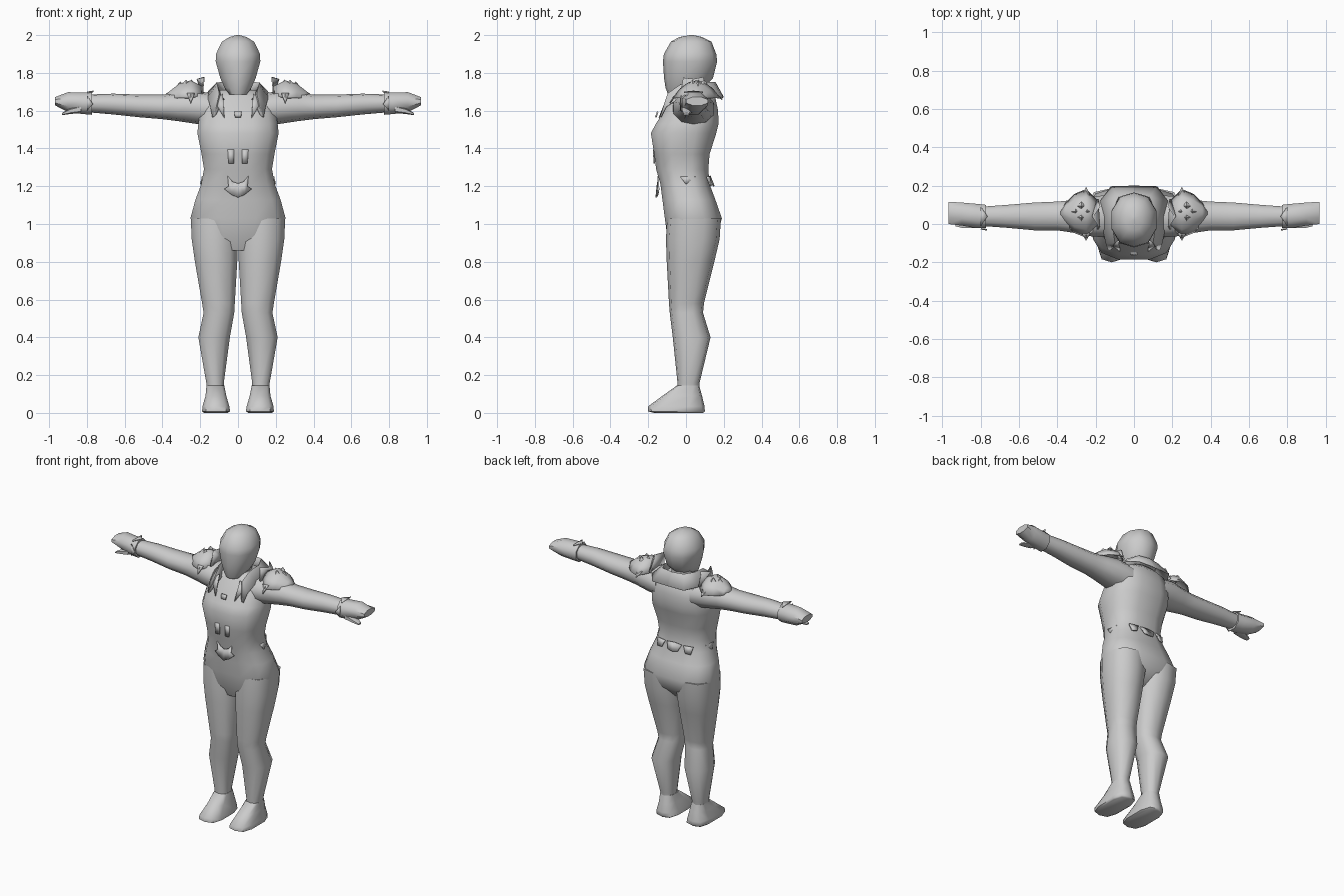
import bpy, bmesh, math
from mathutils import Vector

grey = bpy.data.materials.new("plain_grey")
grey.diffuse_color = (0.6, 0.6, 0.6, 1)


def finish(name, bm, mirror=False, thick=0, angle=55):
    """Turn a bmesh into a named, smooth shaded object."""
    bmesh.ops.recalc_face_normals(bm, faces=bm.faces)
    me = bpy.data.meshes.new(name)
    bm.to_mesh(me)
    bm.free()
    me.materials.append(grey)
    me.shade_smooth()
    me.set_sharp_from_angle(angle=math.radians(angle))
    ob = bpy.data.objects.new(name, me)
    bpy.context.collection.objects.link(ob)
    if thick:
        m = ob.modifiers.new("thickness", 'SOLIDIFY')
        m.thickness, m.offset = thick, 0
    if mirror:
        ob.modifiers.new("mirror", 'MIRROR')
    return ob


def loft(name, rings, axis='z', n=12, power=1.0, mirror=False, caps=True):
    """Rings are (position on axis, u0, u1, v0, v1): extents across the axis."""
    bm, loops = bmesh.new(), []
    for t, u0, u1, v0, v1 in rings:
        row = []
        for i in range(n):
            a = 2 * math.pi * (i + 0.5) / n
            c, s = math.cos(a), math.sin(a)
            k = math.cos(math.pi / n)
            c, s = c / k, s / k
            c = math.copysign(min(1, abs(c)) ** power, c)
            s = math.copysign(min(1, abs(s)) ** power, s)
            u, v = (u0 + u1) / 2 + c * (u1 - u0) / 2, (v0 + v1) / 2 + s * (v1 - v0) / 2
            row.append(bm.verts.new((u, v, t) if axis == 'z' else (t, u, v)))
        loops.append(row)
    for a, b in zip(loops, loops[1:]):
        for i in range(n):
            j = (i + 1) % n
            bm.faces.new((a[i], a[j], b[j], b[i]))
    if caps:
        bm.faces.new(loops[0])
        bm.faces.new(loops[-1])
    return finish(name, bm, mirror)


def strip(name, rows, mirror=True, thick=0.006):
    """Sheet through rows of points."""
    bm = bmesh.new()
    vs = [[bm.verts.new(p) for p in r] for r in rows]
    for a, b in zip(vs, vs[1:]):
        for i in range(len(a) - 1):
            bm.faces.new((a[i], a[i + 1], b[i + 1], b[i]))
    bmesh.ops.remove_doubles(bm, verts=bm.verts, dist=0.0005)
    return finish(name, bm, mirror, thick)


def plates(name, polys, mirror=True, thick=0.008):
    """Thin flat plates from outlines."""
    bm = bmesh.new()
    for p in polys:
        bm.faces.new([bm.verts.new(q) for q in p])
    return finish(name, bm, mirror, thick)


# Torso and hips
loft("torso", [
    (0.86, -0.13, 0.13, -0.07, 0.09), (0.94, -0.21, 0.21, -0.10, 0.165),
    (1.03, -0.252, 0.252, -0.112, 0.19), (1.13, -0.225, 0.225, -0.125, 0.155),
    (1.21, -0.195, 0.195, -0.135, 0.125), (1.29, -0.18, 0.18, -0.158, 0.118),
    (1.37, -0.193, 0.193, -0.168, 0.125), (1.48, -0.215, 0.215, -0.186, 0.16),
    (1.53, -0.21, 0.21, -0.16, 0.172), (1.60, -0.20, 0.20, -0.115, 0.17),
    (1.67, -0.17, 0.17, -0.07, 0.155), (1.71, -0.09, 0.09, -0.04, 0.12)], power=0.75)

# Legs
loft("leg", [
    (0.12, 0.075, 0.165, -0.045, 0.07), (0.16, 0.075, 0.168, -0.045, 0.072),
    (0.40, 0.043, 0.21, -0.07, 0.13), (0.53, 0.02, 0.182, -0.086, 0.09),
    (0.58, 0.017, 0.19, -0.09, 0.095), (0.80, 0.004, 0.228, -0.102, 0.15),
    (0.92, 0.0, 0.245, -0.106, 0.178), (1.03, 0.0, 0.25, -0.10, 0.185)],
    n=10, power=0.85, mirror=True)

# Feet
loft("foot", [
    (0.0, 0.055, 0.18, -0.17, 0.09), (0.008, 0.042, 0.19, -0.20, 0.10),
    (0.035, 0.046, 0.188, -0.20, 0.098), (0.09, 0.062, 0.172, -0.125, 0.085),
    (0.145, 0.073, 0.167, -0.048, 0.07)], n=10, power=0.7, mirror=True)

# Arms
loft("arm", [
    (0.13, -0.07, 0.15, 1.52, 1.69), (0.22, -0.065, 0.145, 1.53, 1.705),
    (0.32, -0.045, 0.125, 1.545, 1.695), (0.40, -0.033, 0.117, 1.555, 1.685),
    (0.52, -0.033, 0.112, 1.565, 1.685), (0.66, -0.02, 0.10, 1.58, 1.69),
    (0.80, -0.01, 0.09, 1.592, 1.685)], axis='x', n=10, mirror=True)

# Gloved hands with flared cuffs and a thumb
loft("hand", [
    (0.772, -0.022, 0.10, 1.578, 1.696), (0.82, -0.022, 0.105, 1.582, 1.695),
    (0.90, -0.008, 0.112, 1.592, 1.698), (0.968, 0.0, 0.116, 1.628, 1.672)],
    axis='x', n=8, mirror=True)
loft("thumb", [
    (0.83, -0.02, 0.04, 1.588, 1.63), (0.89, -0.022, 0.03, 1.582, 1.612),
    (0.932, -0.012, 0.015, 1.576, 1.588)], axis='x', n=6, mirror=True)
plates("cuff_points", [
    [(0.80, -0.025, 1.68), (0.80, -0.025, 1.60), (0.768, -0.03, 1.635)],
    [(0.80, -0.01, 1.697), (0.80, 0.09, 1.697), (0.765, 0.04, 1.702)]])

# Head and neck
loft("neck", [(1.58, -0.085, 0.085, -0.06, 0.12), (1.66, -0.07, 0.07, -0.055, 0.105),
              (1.76, -0.068, 0.068, -0.05, 0.11)], n=10)
loft("head", [
    (1.685, -0.045, 0.045, -0.095, 0.0), (1.72, -0.07, 0.07, -0.108, 0.09),
    (1.77, -0.093, 0.093, -0.116, 0.142), (1.86, -0.118, 0.118, -0.122, 0.165),
    (1.90, -0.117, 0.117, -0.117, 0.16), (1.965, -0.085, 0.085, -0.08, 0.135),
    (1.99, -0.045, 0.045, -0.035, 0.085), (2.0, -0.008, 0.008, 0.02, 0.04)], n=10)

# Choker band
loft("choker", [(1.61, -0.082, 0.082, -0.09, 0.12), (1.65, -0.078, 0.078, -0.075, 0.11)],
     n=10, caps=False)

# Folded collar, running from the back round to pointed lapels
strip("collar", [
    [(0, 0.115, 1.71), (0, 0.155, 1.75), (0, 0.198, 1.67)],
    [(0.07, 0.105, 1.71), (0.08, 0.14, 1.75), (0.12, 0.195, 1.67)],
    [(0.10, 0.05, 1.70), (0.115, 0.065, 1.745), (0.175, 0.12, 1.68)],
    [(0.09, -0.02, 1.68), (0.11, -0.03, 1.735), (0.16, -0.03, 1.67)],
    [(0.075, -0.08, 1.66), (0.10, -0.095, 1.69), (0.145, -0.105, 1.62)],
    [(0.12, -0.13, 1.575), (0.125, -0.135, 1.57), (0.135, -0.132, 1.565)]])
plates("lapel_points", [
    [(0.08, -0.09, 1.69), (0.125, -0.10, 1.65), (0.072, -0.142, 1.56)]])

# Shoulder guards: arched shell with pointed ends and an upright inner fin
rows = []
for x, top, half in ((0.185, 1.725, 0.06), (0.25, 1.757, 0.125),
                     (0.31, 1.74, 0.10), (0.355, 1.705, 0.055), (0.382, 1.685, 0.012)):
    row = []
    for i in range(7):
        s = i / 3 - 1
        row.append((x, 0.055 + half * s, top - (0.09 * half / 0.125) * s * s))
    rows.append(row)
strip("shoulder_guard", rows)
plates("shoulder_fin", [
    [(0.19, -0.03, 1.69), (0.18, -0.015, 1.775), (0.215, 0.04, 1.768), (0.18, 0.09, 1.778),
     (0.19, 0.13, 1.69)],
    [(0.23, 0.15, 1.69), (0.27, 0.15, 1.69), (0.25, 0.192, 1.66)],
    [(0.23, -0.05, 1.69), (0.27, -0.05, 1.69), (0.25, -0.085, 1.64)]])

# Four diamond studs on each guard
bm = bmesh.new()
for dx, dy in ((-0.03, 0), (0.03, 0), (0, -0.03), (0, 0.03)):
    x, y = 0.275 + dx, 0.065 + dy
    z = 1.752 - 0.3 * max(0, dx)
    vs = [bm.verts.new((x + 0.022 * math.cos(a), y + 0.022 * math.sin(a), z - 0.012))
          for a in (0, math.pi / 2, math.pi, 1.5 * math.pi)]
    tip = bm.verts.new((x, y, z + 0.012))
    for i in range(4):
        bm.faces.new((vs[i], vs[(i + 1) % 4], tip))
finish("shoulder_stud", bm, True, angle=20)

# Waist clasp and pointed belt ornament
plates("waist_clasp", [
    [(0.022, -0.171, 1.395), (0.055, -0.171, 1.395), (0.05, -0.168, 1.32), (0.022, -0.168, 1.32)]])
plates("belt_ornament", [
    [(0, -0.158, 1.14), (0.035, -0.15, 1.155), (0.072, -0.145, 1.185), (0.05, -0.146, 1.20),
     (0.055, -0.146, 1.255), (0.03, -0.147, 1.225), (0, -0.15, 1.215)]])
plates("chest_clip", [
    [(0, -0.15, 1.595), (0.02, -0.15, 1.595), (0.016, -0.16, 1.565), (0, -0.16, 1.565)]])

# Scalloped jacket hem at the back
plates("hem_tab", [
    [(0.0, 0.126, 1.255), (0.055, 0.126, 1.25), (0.035, 0.145, 1.205), (0.0, 0.148, 1.20)],
    [(0.07, 0.126, 1.25), (0.135, 0.112, 1.25), (0.125, 0.128, 1.20), (0.09, 0.138, 1.205)],
    [(0.178, 0.05, 1.25), (0.188, -0.03, 1.25), (0.197, 0.0, 1.21)]])
